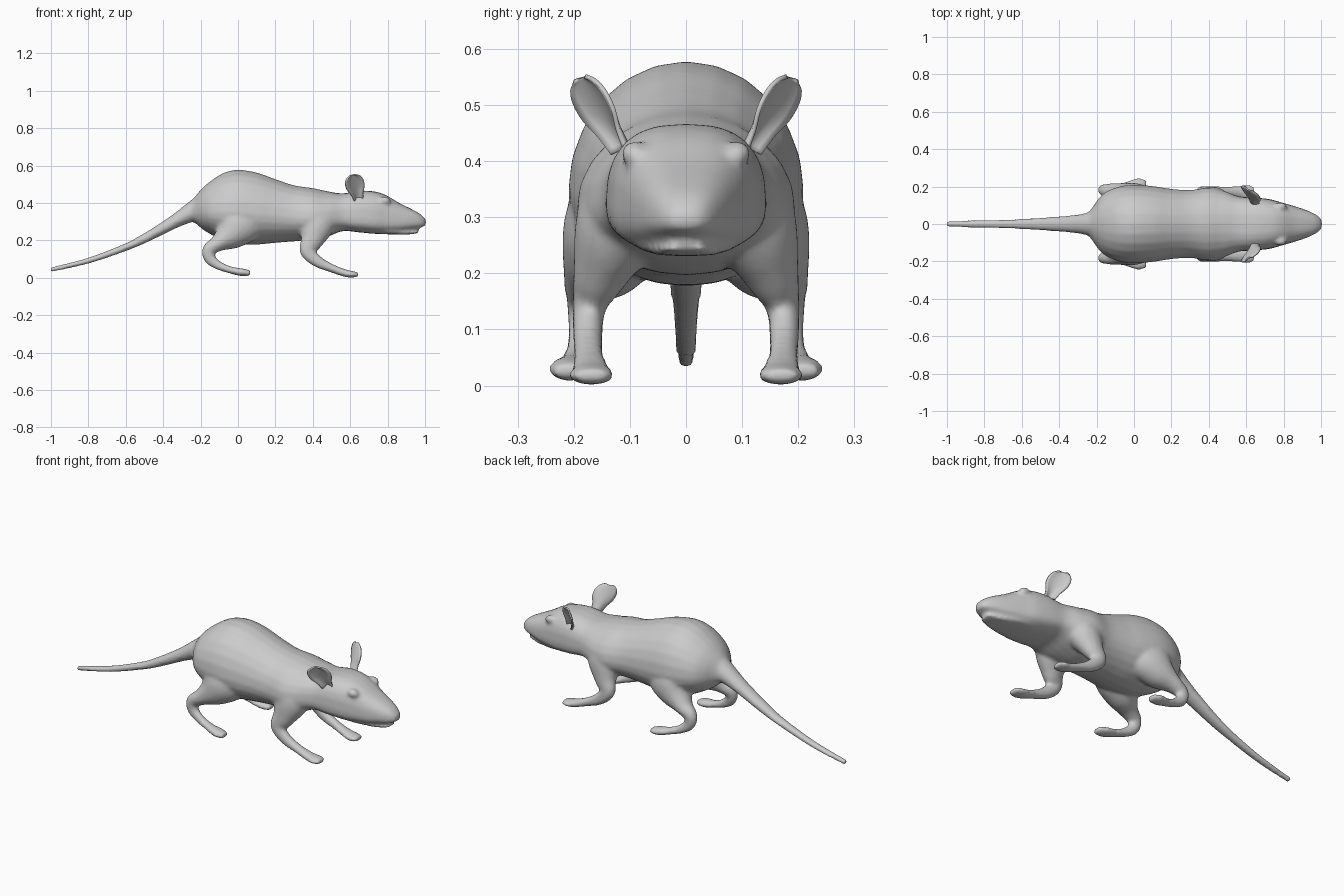
import bpy, bmesh, math
from mathutils import Vector

fur = bpy.data.materials.new("grey fur")
fur.diffuse_color = (0.6, 0.6, 0.6, 1)
SIDES = 24


def spline(rows, steps=5):
    """Catmull-Rom interpolation through rows of numbers."""
    out = []
    for i in range(len(rows) - 1):
        a, b, c, d = (rows[max(0, min(len(rows) - 1, i + k))] for k in (-1, 0, 1, 2))
        for s in range(steps):
            t = s / steps
            out.append([0.5 * (2 * q + (r - p) * t + (2 * p - 5 * q + 4 * r - u) * t * t
                               + (3 * q - p - 3 * r + u) * t ** 3)
                        for p, q, r, u in zip(a, b, c, d)])
    return out + [list(rows[-1])]


def skin(bm, rings):
    """Closed surface through rings of points."""
    loops = [[bm.verts.new(p) for p in ring] for ring in rings]
    n = len(loops[0])
    faces = [bm.faces.new((a[i], a[(i + 1) % n], b[(i + 1) % n], b[i]))
             for a, b in zip(loops, loops[1:]) for i in range(n)]
    faces += [bm.faces.new(loops[0]), bm.faces.new(loops[-1])]
    bmesh.ops.recalc_face_normals(bm, faces=faces)


def power(v, e):
    return math.copysign(abs(v) ** e, v)


def trunk(bm, rows):
    """Rows of x, top z, bottom z, half width; the head end is squarer."""
    rings = []
    for x, top, low, w in spline(rows):
        head = min(1, max(0, (x - 0.45) / 0.15))
        mid = low + (top - low) * (0.42 - 0.08 * head)
        e = 2 / (2 + 0.7 * head)
        ring = []
        for i in range(SIDES):
            a = math.tau * i / SIDES
            c, s = power(math.cos(a), e), power(math.sin(a), e)
            ring.append((x, w * c, mid + s * (top - mid if s > 0 else mid - low)))
        rings.append(ring)
    skin(bm, rings)


def limb(bm, rows, side):
    """Rows of x, y, z, sideways radius, other radius."""
    pts = spline(rows)
    rings = []
    for i, (x, y, z, ry, rn) in enumerate(pts):
        t = Vector(pts[min(i + 1, len(pts) - 1)][:3]) - Vector(pts[max(i - 1, 0)][:3])
        t.normalize()
        u = Vector((0, 1, 0))
        u = (u - t * u.dot(t)).normalized()
        v = t.cross(u)
        ring = []
        for k in range(SIDES):
            a = math.tau * k / SIDES
            p = Vector((x, y, z)) + u * ry * math.cos(a) + v * rn * math.sin(a)
            ring.append((p.x, p.y * side, p.z))
        rings.append(ring)
    skin(bm, rings)


def finish(bm, name):
    me = bpy.data.meshes.new(name)
    bm.to_mesh(me)
    bm.free()
    me.materials.append(fur)
    me.shade_smooth()
    ob = bpy.data.objects.new(name, me)
    bpy.context.collection.objects.link(ob)
    return ob


bm = bmesh.new()

# torso and head
trunk(bm, [
    (-0.26, 0.39, 0.31, 0.045), (-0.225, 0.44, 0.29, 0.085), (-0.19, 0.48, 0.26, 0.135),
    (-0.15, 0.515, 0.235, 0.172), (-0.08, 0.56, 0.20, 0.20), (0.0, 0.578, 0.18, 0.21),
    (0.1, 0.563, 0.178, 0.203), (0.2, 0.528, 0.187, 0.188), (0.3, 0.495, 0.195, 0.182),
    (0.4, 0.48, 0.20, 0.195), (0.48, 0.463, 0.22, 0.178), (0.56, 0.452, 0.25, 0.148),
    (0.65, 0.466, 0.243, 0.142), (0.73, 0.462, 0.237, 0.132), (0.79, 0.443, 0.238, 0.115),
    (0.86, 0.402, 0.246, 0.095), (0.92, 0.372, 0.258, 0.075), (0.965, 0.348, 0.266, 0.055),
    (0.993, 0.325, 0.275, 0.036), (1.006, 0.306, 0.285, 0.015)])

# lower jaw
trunk(bm, [(0.70, 0.32, 0.237, 0.10), (0.80, 0.29, 0.233, 0.088), (0.88, 0.262, 0.231, 0.066),
           (0.93, 0.252, 0.234, 0.05), (0.965, 0.25, 0.24, 0.03)])

# tail
limb(bm, [(-0.15, 0, 0.39, 0.09, 0.085), (-0.24, 0, 0.355, 0.062, 0.056),
          (-0.32, 0, 0.312, 0.048, 0.039), (-0.4, 0, 0.266, 0.041, 0.031),
          (-0.5, 0, 0.211, 0.034, 0.025), (-0.6, 0, 0.164, 0.028, 0.02),
          (-0.8, 0, 0.092, 0.021, 0.016), (-1.003, 0, 0.043, 0.017, 0.013)], 1)

for side in (1, -1):
    # hind leg with haunch and foot
    limb(bm, [(0.04, 0.09, 0.38, 0.07, 0.11), (0.01, 0.12, 0.30, 0.092, 0.13),
              (-0.04, 0.142, 0.235, 0.082, 0.09), (-0.105, 0.168, 0.186, 0.052, 0.046),
              (-0.155, 0.18, 0.15, 0.034, 0.036), (-0.15, 0.185, 0.103, 0.025, 0.032),
              (-0.105, 0.19, 0.067, 0.023, 0.024), (-0.04, 0.198, 0.042, 0.028, 0.019),
              (0.02, 0.207, 0.03, 0.038, 0.021), (0.066, 0.21, 0.025, 0.027, 0.015)], side)
    # front leg with shoulder and foot
    limb(bm, [(0.43, 0.09, 0.36, 0.08, 0.10), (0.42, 0.122, 0.28, 0.078, 0.095),
              (0.395, 0.153, 0.20, 0.05, 0.062), (0.372, 0.172, 0.143, 0.031, 0.042),
              (0.425, 0.175, 0.088, 0.027, 0.032), (0.50, 0.173, 0.052, 0.027, 0.023),
              (0.57, 0.17, 0.026, 0.036, 0.02), (0.61, 0.168, 0.019, 0.042, 0.018),
              (0.643, 0.168, 0.018, 0.03, 0.012)], side)
    # eye bulge
    limb(bm, [(0.755, 0.086, 0.42, 0.012, 0.01), (0.775, 0.091, 0.416, 0.024, 0.02),
              (0.795, 0.09, 0.412, 0.024, 0.02), (0.815, 0.083, 0.405, 0.01, 0.01)], side)

body = finish(bm, "body")
remesh = body.modifiers.new("blend", 'REMESH')
remesh.mode = 'VOXEL'
remesh.voxel_size = 0.009
remesh.use_smooth_shade = True
smooth = body.modifiers.new("soften", 'SMOOTH')
smooth.factor = 0.5
smooth.iterations = 8

# ears: cupped leaves, opening forwards and outwards
for side, name in ((1, "left_ear"), (-1, "right_ear")):
    bm = bmesh.new()
    base = Vector((0.635, 0.105, 0.425))
    up = Vector((-0.025, 0.078, 0.125))
    wide = Vector((0.85, -0.48, 0.2)).normalized()
    out = wide.cross(up).normalized()
    if out.x < 0:
        out = -out
    grid = []
    for h, w in spline([(0, 0.026), (0.25, 0.036), (0.5, 0.054), (0.75, 0.056),
                        (0.92, 0.042), (1.0, 0.02)], 3):
        row = []
        for k in range(9):
            s = k / 4 - 1
            p = base + up * h + wide * w * s + out * (0.022 * s * s * (1 - h * 0.6))
            row.append(bm.verts.new((p.x, p.y * side, p.z)))
        grid.append(row)
    for a, b in zip(grid, grid[1:]):
        for k in range(8):
            bm.faces.new((a[k], a[k + 1], b[k + 1], b[k]))
    bmesh.ops.recalc_face_normals(bm, faces=bm.faces)
    ear = finish(bm, name)
    shell = ear.modifiers.new("thickness", 'SOLIDIFY')
    shell.thickness = 0.008
    shell.offset = 0
